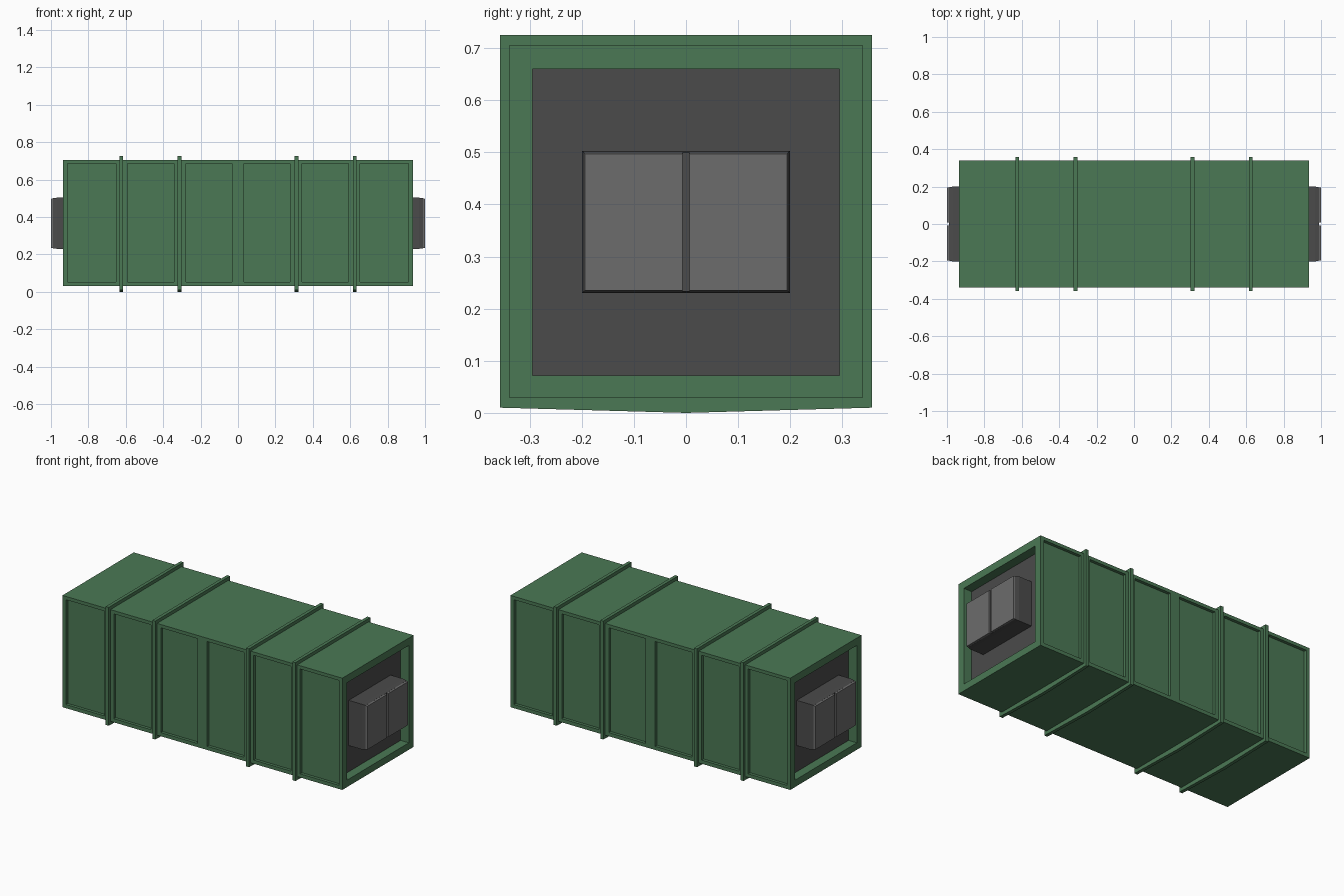
import bpy, bmesh

if "Cube" in bpy.data.objects:
    bpy.data.objects.remove(bpy.data.objects["Cube"])


def material(name, rgb):
    m = bpy.data.materials.new(name)
    m.diffuse_color = (*rgb, 1)
    m.use_nodes = True
    m.node_tree.nodes["Principled BSDF"].inputs["Base Color"].default_value = m.diffuse_color
    return m


GREEN = material("green_paint", (0.07, 0.19, 0.09))
DARK = material("dark_grey", (0.07, 0.07, 0.07))
LIGHT = material("light_grey", (0.15, 0.15, 0.15))


def finish(name, bm, mat):
    bmesh.ops.recalc_face_normals(bm, faces=bm.faces[:])
    me = bpy.data.meshes.new(name)
    bm.to_mesh(me)
    bm.free()
    me.materials.append(mat)
    ob = bpy.data.objects.new(name, me)
    bpy.context.collection.objects.link(ob)
    return ob


def loft(bm, sections):
    """Closed solid through (x, [(y, z), ...]) sections."""
    rings = [[bm.verts.new((x, y, z)) for y, z in pts] for x, pts in sections]
    n = len(rings[0])
    for a, b in zip(rings, rings[1:]):
        for i in range(n):
            j = (i + 1) % n
            bm.faces.new((a[i], a[j], b[j], b[i]))
    bm.faces.new(rings[0])
    bm.faces.new(rings[-1])


def rect(y0, y1, z0, z1):
    return [(y0, z0), (y1, z0), (y1, z1), (y0, z1)]


def add_box(bm, x0, x1, y0, y1, z0, z1):
    loft(bm, [(x0, rect(y0, y1, z0, z1)), (x1, rect(y0, y1, z0, z1))])


# Container body
bm = bmesh.new()
add_box(bm, -0.935, 0.935, -0.34, 0.34, 0.03, 0.705)
body = finish("container_body", bm, GREEN)

# Recesses: six panels per long side, one opening per end
bm = bmesh.new()
for s in (-1, 1):
    for x0, x1 in ((0.032, 0.278), (0.343, 0.592), (0.653, 0.912)):
        for t in (-1, 1):
            add_box(bm, s * x0, s * x1, t * 0.322, t * 0.4, 0.052, 0.685)
    add_box(bm, s * 0.875, s * 1.1, -0.295, 0.295, 0.072, 0.66)
cutter = finish("recess_cutter", bm, GREEN)
cutter.hide_render = True
mod = body.modifiers.new("recesses", "BOOLEAN")
mod.operation = "DIFFERENCE"
mod.solver = "EXACT"
mod.object = cutter
bpy.context.view_layer.objects.active = body
bpy.ops.object.modifier_apply(modifier=mod.name)
bpy.data.objects.remove(cutter)

# Band ribs around the body, slightly pointed underneath
outer = [(-0.357, 0.01), (0, 0.0), (0.357, 0.01), (0.357, 0.725), (-0.357, 0.725)]
inner = [(-0.335, 0.035), (0, 0.035), (0.335, 0.035), (0.335, 0.7), (-0.335, 0.7)]
for k, x in enumerate((-0.624, -0.313, 0.313, 0.624)):
    bm = bmesh.new()
    loops = [[bm.verts.new((x + dx, y, z)) for y, z in pts]
             for dx, pts in ((-0.01, outer), (0.01, outer), (0.01, inner), (-0.01, inner))]
    for a, b in zip(loops, loops[1:] + loops[:1]):
        for i in range(5):
            j = (i + 1) % 5
            bm.faces.new((a[i], a[j], b[j], b[i]))
    finish(f"band_rib_{k + 1}", bm, GREEN)

# End fittings, mirrored
for s, side in ((-1, "left"), (1, "right")):
    # recessed wall
    bm = bmesh.new()
    add_box(bm, s * 0.87, s * 0.88, -0.295, 0.295, 0.072, 0.66)
    finish(f"end_wall_{side}", bm, DARK)
    # casing with tapered lip
    bm = bmesh.new()
    loft(bm, [(s * 0.878, rect(-0.2, 0.2, 0.23, 0.503)),
              (s * 0.968, rect(-0.2, 0.2, 0.23, 0.503)),
              (s * 0.99, rect(-0.196, 0.196, 0.233, 0.5))])
    finish(f"connector_casing_{side}", bm, DARK)
    # two front plates with a groove between
    for t, half in ((-1, "front"), (1, "back")):
        bm = bmesh.new()
        loft(bm, [(s * 0.988, rect(t * 0.007, t * 0.196, 0.233, 0.5)),
                  (s * 1.0, rect(t * 0.007, t * 0.194, 0.235, 0.497))])
        finish(f"connector_plate_{side}_{half}", bm, LIGHT)
